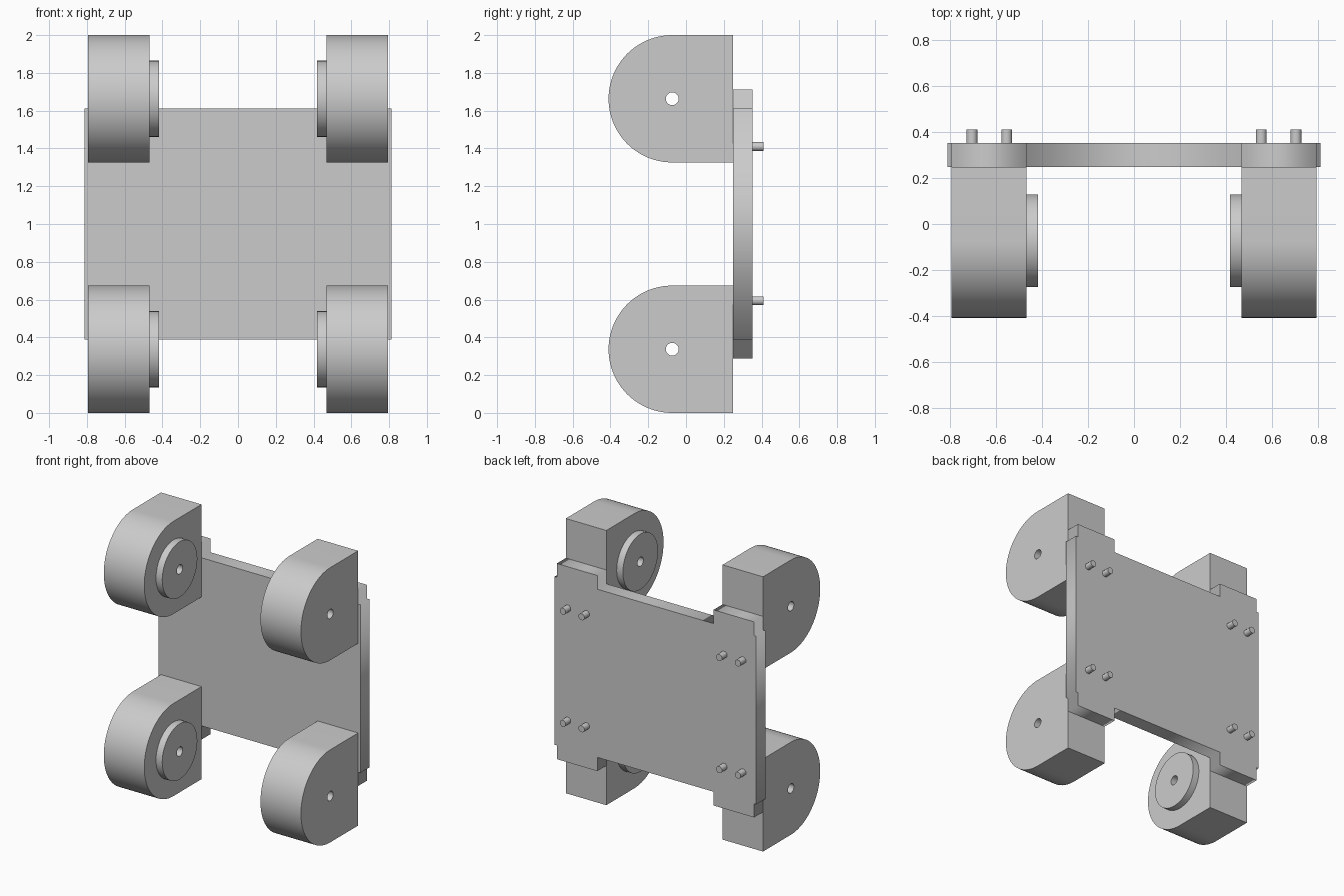
import bpy, bmesh
from math import pi, sin, cos, radians
from mathutils import Matrix

if "Cube" in bpy.data.objects:
    bpy.data.objects.remove(bpy.data.objects["Cube"])

grey = bpy.data.materials.new("plain grey")
grey.use_nodes = True
grey.diffuse_color = (0.6, 0.6, 0.6, 1)
grey.node_tree.nodes["Principled BSDF"].inputs["Base Color"].default_value = grey.diffuse_color

# Columns say where the outline's two axes and its depth point
ALONG_X = Matrix(((0, 0, 1, 0), (1, 0, 0, 0), (0, 1, 0, 0), (0, 0, 0, 1)))
ALONG_Y = Matrix(((1, 0, 0, 0), (0, 0, -1, 0), (0, 1, 0, 0), (0, 0, 0, 1)))


def arc(cx, cy, r, n, start=0.0, sweep=2 * pi, closed=True):
    steps = n if closed else n + 1
    return [(cx + r * cos(start + sweep * i / n), cy + r * sin(start + sweep * i / n))
            for i in range(steps)]


def extruded(name, outlines, axes, near, far, smooth=True):
    """Solid from an outer outline and optional holes, between two depths."""
    curve = bpy.data.curves.new(name, 'CURVE')
    curve.dimensions = '2D'
    curve.fill_mode = 'BOTH'
    curve.extrude = abs(far - near) / 2
    for outline in outlines:
        spline = curve.splines.new('POLY')
        spline.points.add(len(outline) - 1)
        for point, (u, v) in zip(spline.points, outline):
            point.co = (u, v, 0, 1)
        spline.use_cyclic_u = True
    obj = bpy.data.objects.new(name, curve)
    bpy.context.collection.objects.link(obj)
    bpy.ops.object.select_all(action='DESELECT')
    obj.select_set(True)
    bpy.context.view_layer.objects.active = obj
    bpy.ops.object.convert(target='MESH')
    obj = bpy.context.object
    bm = bmesh.new()
    bm.from_mesh(obj.data)
    bmesh.ops.remove_doubles(bm, verts=bm.verts, dist=0.0005)
    depth = (near + far) / 2
    if axes is ALONG_Y:
        depth = -depth
    bm.transform(axes @ Matrix.Translation((0, 0, depth)))
    bmesh.ops.recalc_face_normals(bm, faces=bm.faces)
    bm.to_mesh(obj.data)
    bm.free()
    obj.data.materials.clear()
    obj.data.materials.append(grey)
    if smooth:
        bpy.ops.object.shade_smooth_by_angle(angle=radians(30))
    return obj


INNER, OUTER, BOSS_END = 0.468, 0.794, 0.418
FRONT, BACK, PEG_END = 0.248, 0.352, 0.411
RADIUS, AXLE_Y = 0.337, -0.073

# Back plate with a tab above and below at each side
half = [(0.812, 0.612), (OUTER, 0.612), (OUTER, 0.712), (INNER, 0.712), (INNER, 0.612)]
top = half + [(-x, z) for x, z in reversed(half)]
outline = [(x, 1 + z) for x, z in top] + [(x, 1 - z) for x, z in reversed(top)]
extruded("back_plate", [outline], ALONG_Y, FRONT, BACK, smooth=False)

for side, s in (("left", 1), ("right", -1)):
    for level, z in (("upper", 2 - RADIUS), ("lower", RADIUS)):
        label = f"{level}_{side}"
        hole = arc(AXLE_Y, z, 0.034, 20)
        # Round-nosed block with its axle hole
        block = arc(AXLE_Y, z, RADIUS, 40, pi / 2, pi, closed=False)
        block += [(FRONT, z - RADIUS), (FRONT, z + RADIUS)]
        extruded(f"{label}_block", [block, hole], ALONG_X, s * INNER, s * OUTER)
        # Raised disc on the inner face
        disc = arc(AXLE_Y, z, 0.202, 48)
        extruded(f"{label}_disc", [disc, hole], ALONG_X, s * BOSS_END, s * INNER)
        # Pair of pegs on the back
        peg_z = 1.41 if level == "upper" else 0.594
        for place, x in (("inner", 0.554), ("outer", 0.705)):
            peg = arc(s * x, peg_z, 0.025, 8, pi / 8)
            extruded(f"{label}_{place}_peg", [peg], ALONG_Y, BACK, PEG_END, smooth=False)
